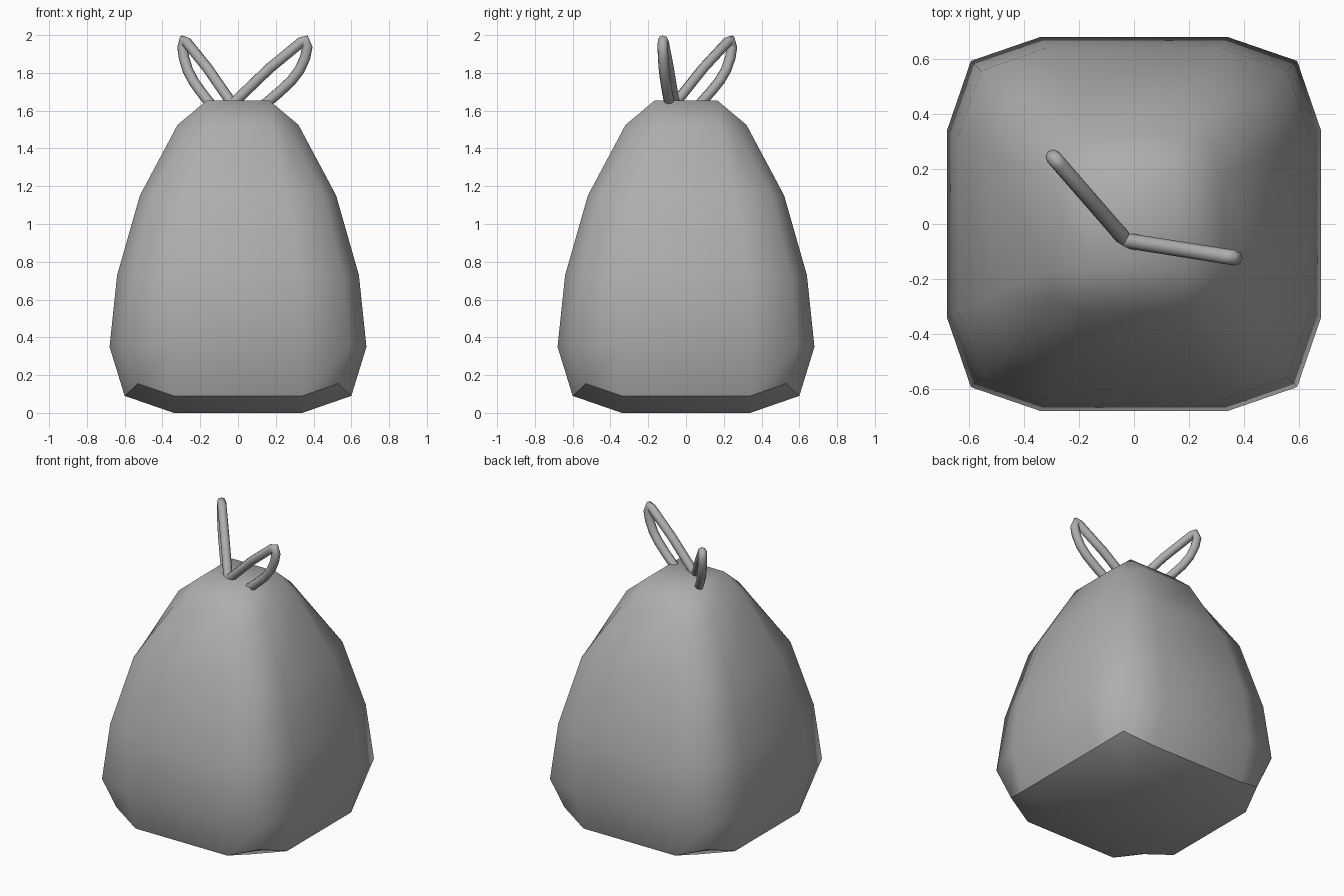
import bpy, bmesh, math
from mathutils import Matrix, Vector

if "Cube" in bpy.data.objects:
    bpy.data.objects.remove(bpy.data.objects["Cube"])

# Dark grey plastic
grey = bpy.data.materials.new("dark_grey_plastic")
grey.diffuse_color = (0.42, 0.42, 0.42, 1)
grey.use_nodes = True
grey.node_tree.nodes["Principled BSDF"].inputs["Base Color"].default_value = grey.diffuse_color


def quarter_turns(bm, points):
    """Repeat points four times around z, return the ring of vertices."""
    return [bm.verts.new(Matrix.Rotation(k * math.pi / 2, 3, 'Z') @ Vector(p))
            for k in range(4) for p in points]


def cap(bm, ring, inner):
    """Close a 12-sided ring onto a small inner square."""
    for k in range(4):
        nxt = inner[(k + 1) % 4]
        bm.faces.new((ring[3 * k], ring[3 * k + 1], inner[k], ring[3 * k - 1]))
        bm.faces.new((ring[3 * k + 1], ring[3 * k + 2], nxt, inner[k]))
    bm.faces.new(inner)


# Sack body: half width, half flat length, corner, height, corner height
rows = [(0.60, 0.34, 0.53, 0.09, 0.155),
        (0.68, 0.34, 0.593, 0.35, 0.352),
        (0.64, 0.32, 0.557, 0.73, 0.718),
        (0.52, 0.26, 0.455, 1.15, 1.152),
        (0.32, 0.17, 0.281, 1.525, 1.475)]
bm = bmesh.new()
rings = [quarter_turns(bm, [(c, c, zc), (m, a, z), (-m, a, z)])
         for a, m, c, z, zc in rows]
for low, high in zip(rings, rings[1:]):
    for i in range(12):
        j = (i + 1) % 12
        bm.faces.new((low[i], low[j], high[j], high[i]))
cap(bm, rings[0], quarter_turns(bm, [(0.34, 0.34, 0)]))
cap(bm, rings[-1], quarter_turns(bm, [(0.165, 0.165, 1.655)]))
bmesh.ops.recalc_face_normals(bm, faces=bm.faces[:])

# Smooth sack with a crisp edge around the bottom
for f in bm.faces:
    f.smooth = True
for i in range(12):
    bm.edges.get((rings[0][i], rings[0][(i + 1) % 12])).smooth = False
mesh = bpy.data.meshes.new("sack_body")
bm.to_mesh(mesh)
bm.free()
mesh.materials.append(grey)
bpy.context.collection.objects.link(bpy.data.objects.new("sack_body", mesh))

# Tie loops: one teardrop path, turned in two directions
path = [(0.0, 1.635), (0.20, 1.825), (0.37, 1.963), (0.392, 1.973), (0.402, 1.935),
        (0.39, 1.88), (0.36, 1.815), (0.315, 1.757), (0.25, 1.697), (0.17, 1.63)]
for name, dx, dy in (("tie_loop_right", 0.41, -0.065), ("tie_loop_left", -0.265, 0.305)):
    d = Vector((dx, dy)).normalized()
    curve = bpy.data.curves.new(name, 'CURVE')
    curve.dimensions = '3D'
    curve.bevel_depth = 0.028
    curve.bevel_resolution = 2
    curve.use_fill_caps = True
    spline = curve.splines.new('POLY')
    spline.points.add(len(path) - 1)
    for p, (s, z) in zip(spline.points, path):
        p.co = (-0.03 + d.x * s, -0.06 + d.y * s, z, 1)
    spline.use_smooth = True
    curve.materials.append(grey)
    bpy.context.collection.objects.link(bpy.data.objects.new(name, curve))
